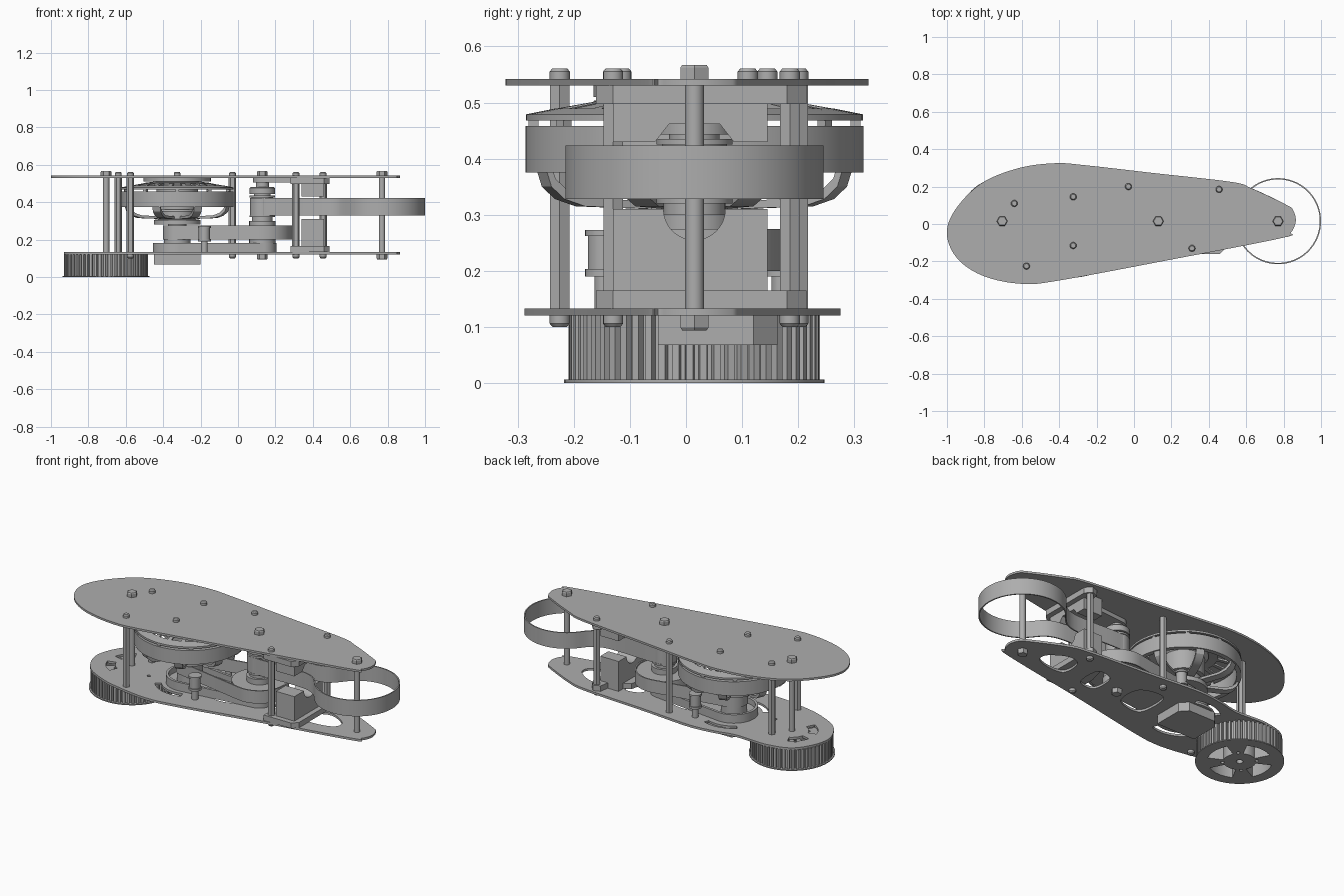
import bpy, bmesh
from math import sin, cos, pi, radians, acos, atan2, hypot
from mathutils import Matrix, Vector

if "Cube" in bpy.data.objects:
    bpy.data.objects.remove(bpy.data.objects["Cube"])

grey = bpy.data.materials.new("plain grey")
grey.use_nodes = True
tone = (0.42, 0.42, 0.42, 1)
grey.diffuse_color = tone
grey.node_tree.nodes["Principled BSDF"].inputs["Base Color"].default_value = tone

Y0 = 0.015                     # centre line of all main shafts
DRIVE, MOTOR, SHAFT, TAIL = [(x, Y0) for x in (-0.705, -0.325, 0.13, 0.77)]
FLOOR, FLOOR_TOP, ROOF, ROOF_TOP = 0.12, 0.133, 0.53, 0.542
parts = []


def finish(name, mesh, matrix=None):
    bm = bmesh.new()
    bm.from_mesh(mesh)
    bmesh.ops.remove_doubles(bm, verts=bm.verts, dist=0.00005)
    bmesh.ops.recalc_face_normals(bm, faces=bm.faces)
    bm.to_mesh(mesh)
    bm.free()
    if matrix:
        mesh.transform(matrix)
    mesh.materials.clear()
    mesh.materials.append(grey)
    ob = bpy.data.objects.new(name, mesh)
    bpy.context.collection.objects.link(ob)
    parts.append(ob)
    return ob


def plate(name, loops, z0, z1, matrix=None):
    """Extrude an outline with holes from z0 to z1."""
    cu = bpy.data.curves.new(name, 'CURVE')
    cu.dimensions, cu.fill_mode, cu.extrude = '2D', 'BOTH', (z1 - z0) / 2
    for loop in loops:
        sp = cu.splines.new('POLY')
        sp.points.add(len(loop) - 1)
        for p, (x, y) in zip(sp.points, loop):
            p.co = (x, y, 0, 1)
        sp.use_cyclic_u = True
    tmp = bpy.data.objects.new(name + " helper", cu)
    bpy.context.collection.objects.link(tmp)
    dg = bpy.context.evaluated_depsgraph_get()
    mesh = bpy.data.meshes.new_from_object(tmp.evaluated_get(dg))
    bpy.data.objects.remove(tmp)
    mesh.transform(Matrix.Translation((0, 0, (z0 + z1) / 2)))
    return finish(name, mesh, matrix)


def lathe(name, profile, centre, segs=48, closed=False):
    """Spin (radius, height) points around a vertical axis."""
    bm = bmesh.new()
    rings = [[bm.verts.new((centre[0] + r * cos(2 * pi * i / segs),
                            centre[1] + r * sin(2 * pi * i / segs), z))
              for i in range(segs)] for r, z in profile]
    pairs = list(zip(rings, rings[1:]))
    if closed:
        pairs.append((rings[-1], rings[0]))
    else:
        bm.faces.new(rings[0])
        bm.faces.new(rings[-1])
    for a, b in pairs:
        for i in range(segs):
            j = (i + 1) % segs
            bm.faces.new((a[i], a[j], b[j], b[i]))
    mesh = bpy.data.meshes.new(name)
    bm.to_mesh(mesh)
    bm.free()
    return finish(name, mesh)


def drum(name, centre, r, z0, z1, segs=48):
    return lathe(name, [(r, z0), (r, z1)], centre, segs)


def arc(c, r, a0, a1, n=24):
    return [(c[0] + r * cos(radians(a0 + (a1 - a0) * i / n)),
             c[1] + r * sin(radians(a0 + (a1 - a0) * i / n))) for i in range(n + 1)]


def circle(c, r, n=48):
    return arc(c, r, 0, 360, n)[:-1]


def fan(c, r0, r1, a0, a1):
    return arc(c, r1, a0, a1) + arc(c, r0, a1, a0)


def smooth(pts, n=8):
    """Closed rounded outline through the points."""
    out, v = [], [Vector(p) for p in pts]
    for i in range(len(v)):
        a, b, c, d = (v[(i + k) % len(v)] for k in (-1, 0, 1, 2))
        for s in range(n):
            t = s / n
            out.append(tuple(0.5 * (2 * b + (c - a) * t + (2 * a - 5 * b + 4 * c - d) * t ** 2
                                    + (3 * b - a - 3 * c + d) * t ** 3)))
    return out


def around(c1, r1, c2, r2):
    """Outline of a belt wrapped around two wheels, c1 left of c2."""
    t = 180 * acos((r1 - r2) / (c2[0] - c1[0])) / pi
    return arc(c1, r1, t, 360 - t) + arc(c2, r2, -t, t)


def band(name, loop, thick, z0, z1):
    inner = []
    for i, (x, y) in enumerate(loop):
        (ax, ay), (bx, by) = loop[i - 1], loop[(i + 1) % len(loop)]
        length = hypot(bx - ax, by - ay)
        inner.append((x - (by - ay) / length * thick, y + (bx - ax) / length * thick))
    return plate(name, [loop, inner], z0, z1)


# Top and bottom plates
tail_end = [(0.79, -0.075), (0.84, -0.045), (0.865, 0.015), (0.85, 0.075), (0.81, 0.105)]
plate("top_plate", [smooth(tail_end + [
    (0.63, 0.19), (0.52, 0.225), (0.1, 0.273), (-0.25, 0.313), (-0.42, 0.325), (-0.62, 0.298),
    (-0.82, 0.215), (-0.96, 0.07), (-1, -0.06), (-0.94, -0.19), (-0.8, -0.28),
    (-0.6, -0.32), (-0.4, -0.302), (0.2, -0.19)])], ROOF, ROOF_TOP)
plate("bottom_plate", [
    smooth(tail_end + [
        (0.63, 0.19), (0.5, 0.222), (0.1, 0.25), (-0.2, 0.275), (-0.36, 0.262), (-0.5, 0.235),
        (-0.7, 0.24), (-0.85, 0.185), (-0.93, 0.015), (-0.87, -0.14), (-0.73, -0.225),
        (-0.58, -0.265), (-0.4, -0.288), (-0.22, -0.268), (0.2, -0.185)]),
    smooth([(0.46, -0.02), (0.46, 0.09), (0.54, 0.12), (0.64, 0.06), (0.64, 0), (0.56, -0.03)]),
    smooth([(0.23, -0.05), (0.23, 0.08), (0.33, 0.1), (0.33, -0.04)]),
    smooth([(-0.11, -0.08), (-0.11, 0.11), (0.04, 0.09), (0.04, -0.06)]),
    fan(MOTOR, 0.155, 0.19, 220, 290), fan(MOTOR, 0.165, 0.195, 70, 130),
    fan(DRIVE, 0.09, 0.14, 115, 165), fan(DRIVE, 0.09, 0.14, 195, 245),
    circle((-0.8, 0.12), 0.01, 12), circle((-0.55, -0.05), 0.01, 12)], FLOOR, FLOOR_TOP)

# Standoffs, shafts and their bolts
for x, y in [(-0.64, 0.11), (-0.575, -0.225), (-0.03, 0.2), (0.31, -0.13), (0.455, 0.185),
             (-0.325, 0.145), (-0.325, -0.115)]:
    lathe("bolt_head", [(0.018, ROOF_TOP), (0.018, 0.555), (0.013, 0.561)], (x, y), 16)
    if x != MOTOR[0]:
        drum("standoff", (x, y), 0.02, FLOOR_TOP, ROOF, 6)
        lathe("lower_bolt_head", [(0.013, 0.1), (0.018, 0.106), (0.018, FLOOR)], (x, y), 16)
for c in (DRIVE, SHAFT, TAIL):
    lathe("hex_bolt", [(0.029, ROOF_TOP), (0.029, 0.562), (0.025, 0.567)], c, 6)
    drum("round_shaft", c, 0.017, FLOOR_TOP, ROOF, 24)
    lathe("lower_hex_bolt", [(0.025, 0.094), (0.029, 0.099), (0.029, FLOOR)], c, 6)

# Toothed drive wheel under the bottom plate
windows = [fan(DRIVE, 0.085, 0.17, a - 27, a + 27) for a in (0, 90, 180, 270)]
holes = windows + [circle(DRIVE, 0.018, 16)] + [
    circle(arc(DRIVE, 0.09, a, a, 1)[0], 0.01, 12) for a in (45, 135, 225, 315)]
teeth = []
for i in range(56):
    for f, r in ((0, 0.21), (0.3, 0.21), (0.4, 0.224), (0.9, 0.224)):
        a = 2 * pi * (i + f) / 56
        teeth.append((DRIVE[0] + r * cos(a), DRIVE[1] + r * sin(a)))
plate("drive_wheel", [teeth] + holes, 0.006, FLOOR)
plate("drive_wheel_flange", [circle(DRIVE, 0.232, 64)] + holes, 0, 0.006)

# Motor block below the plate and the tray above it
plate("motor_block", [[(-0.45, -0.05), (-0.2, -0.05), (-0.2, 0.12), (-0.24, 0.163),
                       (-0.41, 0.163), (-0.45, 0.12)]], 0.068, FLOOR)
tray = around(MOTOR, 0.13, SHAFT, 0.075)
plate("tray_floor", [tray], FLOOR_TOP, 0.15)
band("tray_rim", tray, 0.015, 0.15, 0.183)

# Inner belt drive
drum("small_pulley", MOTOR, 0.07, 0.15, 0.265)
drum("large_pulley", SHAFT, 0.15, 0.205, 0.268)
band("inner_belt", around(MOTOR, 0.076, SHAFT, 0.16), 0.008, 0.2, 0.275)
for y in (-0.145, 0.17):
    lathe("idler_roller", [(0.018, FLOOR_TOP), (0.018, 0.19), (0.035, 0.19), (0.035, 0.203),
                           (0.03, 0.203), (0.03, 0.262), (0.035, 0.262), (0.035, 0.273)],
          (-0.18, y), 24)

# Bearing stack on the output shaft
lathe("bearing_stack", [
    (0.07, 0.15), (0.07, 0.3), (0.055, 0.3), (0.055, 0.32), (0.068, 0.32), (0.068, 0.33),
    (0.058, 0.33), (0.058, 0.425), (0.068, 0.425), (0.068, 0.435), (0.045, 0.435), (0.045, 0.443),
    (0.068, 0.443), (0.068, 0.475), (0.062, 0.482), (0.035, 0.482), (0.035, ROOF)], SHAFT)

# Tail belt, pinched where it enters the bracket
neck = [(0.54, 0.088), (0.47, 0.062), (0.36, 0.058), (0.22, 0.064)]
path = arc(TAIL, 0.23, -142, 142, 48)
path += [(x, Y0 + d) for x, d in neck]
path += arc(SHAFT, 0.066, 75, 285, 24)
path += [(x, Y0 - d) for x, d in reversed(neck)]
band("tail_belt", smooth(path, 3), 0.007, 0.328, 0.423)

# Two bracket halves around the tail belt
to_x = Matrix(((0, 0, 1, 0), (1, 0, 0, 0), (0, 1, 0, 0), (0, 0, 0, 1)))
plate("lower_bracket", [[(-0.13, FLOOR_TOP), (0.145, FLOOR_TOP), (0.145, 0.31)]
                        + arc((Y0, 0.31), 0.055, 0, -180) + [(-0.13, 0.31)]],
      0.34, 0.46, to_x)
plate("upper_bracket", [[(-0.13, ROOF), (0.145, ROOF), (0.145, 0.43), (0.085, 0.43),
                         (0.06, 0.462), (-0.03, 0.462), (-0.055, 0.43), (-0.13, 0.43)]],
      0.34, 0.46, to_x)
foot = [(0.28, -0.16), (0.46, -0.16), (0.49, -0.13), (0.49, 0.18), (0.46, 0.215),
        (0.42, 0.2), (0.41, 0.14), (0.3, 0.08), (0.28, 0)]
plate("bracket_foot", [foot], FLOOR_TOP, 0.165)
plate("bracket_cap", [foot], 0.497, ROOF)
plate("bracket_arm", [around(SHAFT, 0.05, (0.36, Y0), 0.07)], 0.505, ROOF)

# Rotor: top mount, spoked cone, outer ring and curved arms
drum("motor_mount", MOTOR, 0.18, 0.51, ROOF)
lathe("motor_core", [(0.11, 0.36), (0.11, 0.47), (0.13, 0.49), (0.13, 0.51)], MOTOR)
lathe("rotor_ring", [(0.301, 0.375), (0.301, 0.458), (0.275, 0.458), (0.275, 0.375)],
      MOTOR, 72, True)
lathe("rotor_rim", [(0.3, 0.468), (0.3, 0.479), (0.25, 0.489), (0.25, 0.478)], MOTOR, 72, True)
lathe("rotor_cone_hub", [(0.18, 0.492), (0.18, 0.503), (0.1, 0.512), (0.1, 0.5)],
      MOTOR, 48, True)
upright = Matrix.Rotation(pi / 2, 4, 'X')


def spokes(name, profile, width, count):
    for i in range(count):
        spin = Matrix.Translation((*MOTOR, 0)) @ Matrix.Rotation(2 * pi * (i + 0.5) / count, 4, 'Z')
        plate(name, [profile], -width / 2, width / 2, spin @ upright)


spokes("cone_spoke", [(0.17, 0.493), (0.26, 0.477), (0.26, 0.487), (0.17, 0.503)], 0.022, 20)
spokes("ring_tie", [(0.278, 0.455), (0.296, 0.455), (0.296, 0.472), (0.278, 0.472)], 0.02, 10)
bowl = [(0.295, 0.38), (0.285, 0.35), (0.26, 0.328), (0.22, 0.315), (0.08, 0.31)]
spokes("rotor_arm", bowl + [(r - 0.008, z + 0.014) for r, z in reversed(bowl)], 0.045, 8)
lathe("rotor_hub", [(0.05, 0.26), (0.05, 0.28), (0.125, 0.28), (0.125, 0.305), (0.095, 0.31),
                    (0.095, 0.35), (0.085, 0.362)], MOTOR)

# Smooth round sides, keep sharp edges
bpy.ops.object.select_all(action='DESELECT')
for ob in parts:
    ob.select_set(True)
bpy.context.view_layer.objects.active = parts[0]
bpy.ops.object.shade_smooth_by_angle(angle=radians(30))
